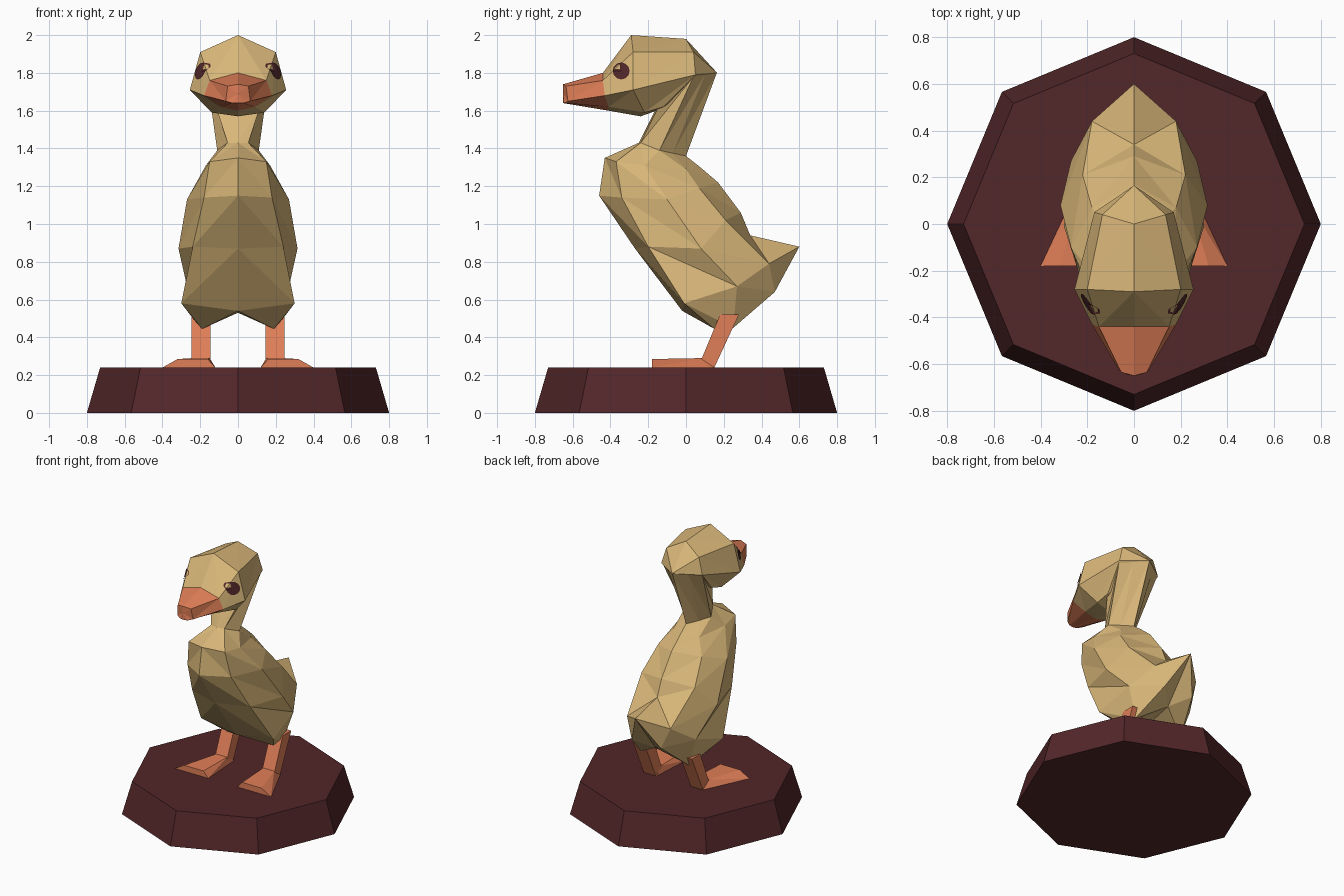
import bpy, bmesh, math
from mathutils import Vector
from mathutils.bvhtree import BVHTree

if "Cube" in bpy.data.objects:
    bpy.data.objects.remove(bpy.data.objects["Cube"])


def material(name, rgb):
    m = bpy.data.materials.new(name)
    m.diffuse_color = (*rgb, 1)
    m.use_nodes = True
    m.node_tree.nodes["Principled BSDF"].inputs["Base Color"].default_value = m.diffuse_color
    return m


TAN = material("tan_down", (0.69, 0.47, 0.19))
ORANGE = material("orange", (0.74, 0.21, 0.095))
BROWN = material("dark_brown", (0.085, 0.02, 0.022))


def finish(name, bm, mat):
    bmesh.ops.recalc_face_normals(bm, faces=bm.faces)
    me = bpy.data.meshes.new(name)
    bm.to_mesh(me)
    me.materials.append(mat)
    ob = bpy.data.objects.new(name, me)
    bpy.context.collection.objects.link(ob)
    return ob


def loft(name, rings, mat):
    """Skin half rings (underside to top) and reflect them in x.
    A ring of one point closes the shape as a fan."""
    n = max(len(r) for r in rings)
    rings = [r * n if len(r) == 1 else r for r in rings]
    bm = bmesh.new()
    for s in (1, -1):
        grid = [[bm.verts.new((s * x, y, z)) for x, y, z in r] for r in rings]
        for a, b in zip(grid, grid[1:]):
            for j in range(n - 1):
                bm.faces.new((a[j], a[j + 1], b[j + 1]))
                bm.faces.new((a[j], b[j + 1], b[j]))
    bmesh.ops.remove_doubles(bm, verts=bm.verts, dist=0.0005)
    tree = BVHTree.FromBMesh(bm)
    finish(name, bm, mat)
    return tree


def hull_pair(name, pts, mat):
    """Convex solid on the +x side with a mirrored twin."""
    bm = bmesh.new()
    for p in pts:
        bm.verts.new(p)
    bmesh.ops.convex_hull(bm, input=bm.verts)
    bmesh.ops.dissolve_limit(bm, angle_limit=0.03, verts=bm.verts, edges=bm.edges)
    finish(name, bm, mat).modifiers.new("mirror", "MIRROR")


# octagonal plinth
bm = bmesh.new()
bmesh.ops.create_cone(bm, cap_ends=True, segments=8, radius1=0.8, radius2=0.73, depth=0.24)
bmesh.ops.translate(bm, verts=bm.verts, vec=(0, 0, 0.12))
finish("plinth", bm, BROWN)

# body: tilted rings from the neck base down to the tail
neck_base = [(0, -.25, 1.43), (.055, -.24, 1.43), (.11, -.14, 1.39), (.06, -.07, 1.375), (0, 0, 1.36)]
loft("body", [
    neck_base,
    [(0, -.43, 1.35), (.15, -.37, 1.33), (.17, -.22, 1.31), (.11, .0, 1.29), (0, .07, 1.305)],
    [(0, -.46, 1.15), (.18, -.34, 1.14), (.27, -.10, 1.13), (.18, .07, 1.19), (0, .17, 1.22)],
    [(0, -.27, .87), (.24, -.20, .88), (.315, .08, .87), (.22, .21, 1.02), (0, .29, 1.06)],
    [(0, -.02, .54), (.30, -.01, .58), (.27, .27, .67), (.18, .44, .79), (0, .34, .94)],
    [(0, .18, .53), (.19, .15, .445), (.2, .25, .45), (.12, .47, .64), (0, .60, .88)],
    [(0, .36, .57)],
], TAN)

# neck, running up inside the head
neck_top = [(0, -.15, 1.63), (.12, -.14, 1.63), (.165, .04, 1.78), (.085, .10, 1.79), (0, .163, 1.80)]
loft("neck", [[(0, -.12, 1.39)], neck_base, neck_top, [(0, 0, 1.80)]], TAN)

# head and bill share the ring at the bill root
bill_root = [(0, -.41, 1.60), (.09, -.41, 1.62), (.18, -.43, 1.68), (.15, -.44, 1.76), (0, -.44, 1.80)]
head = loft("head", [
    bill_root,
    [(0, -.24, 1.57), (.14, -.22, 1.59), (.255, -.28, 1.71), (.2, -.28, 1.91), (0, -.29, 2.0)],
    [(0, -.10, 1.62), (.13, -.12, 1.62), (.17, .05, 1.79), (.135, .04, 1.91), (0, 0, 1.98)],
    [(0, .165, 1.80)],
], TAN)
loft("bill", [
    [(0, -.65, 1.69)],
    [(0, -.65, 1.64), (.03, -.645, 1.64), (.065, -.625, 1.65), (.055, -.635, 1.73), (0, -.65, 1.74)],
    bill_root,
], ORANGE)

# eyes: thin discs projected onto the head
bm = bmesh.new()
for s in (1, -1):
    pts = [(-.34, 1.81)] + [(-.34 + .045 * math.cos(k * math.pi / 6), 1.81 + .045 * math.sin(k * math.pi / 6))
                            for k in range(12)]
    vs = []
    for y, z in pts:
        hit, normal, _, _ = head.ray_cast(Vector((s, y, z)), Vector((-s, 0, 0)))
        vs.append(bm.verts.new(hit + Vector((s * .006, -.003, 0))))
    for k in range(12):
        tri = [vs[0], vs[1 + k], vs[1 + (k + 1) % 12]]
        f = bm.faces.new(tri)
eyes_top = finish("eyes", bm, BROWN)
for p in eyes_top.data.polygons:
    if p.normal.x * p.center.x < 0:
        p.flip()

# legs and webbed feet
hull_pair("legs", [(x, y, z) for x in (.145, .245)
                   for y, z in ((.08, .28), (.15, .24), (.18, .52), (.28, .52))], ORANGE)
hull_pair("feet", [(.14, .15, .24), (.245, .15, .24), (.12, -.18, .24), (.40, -.18, .24),
                   (.15, .085, .29), (.24, .085, .29), (.16, -.18, .285), (.32, -.18, .285)], ORANGE)
